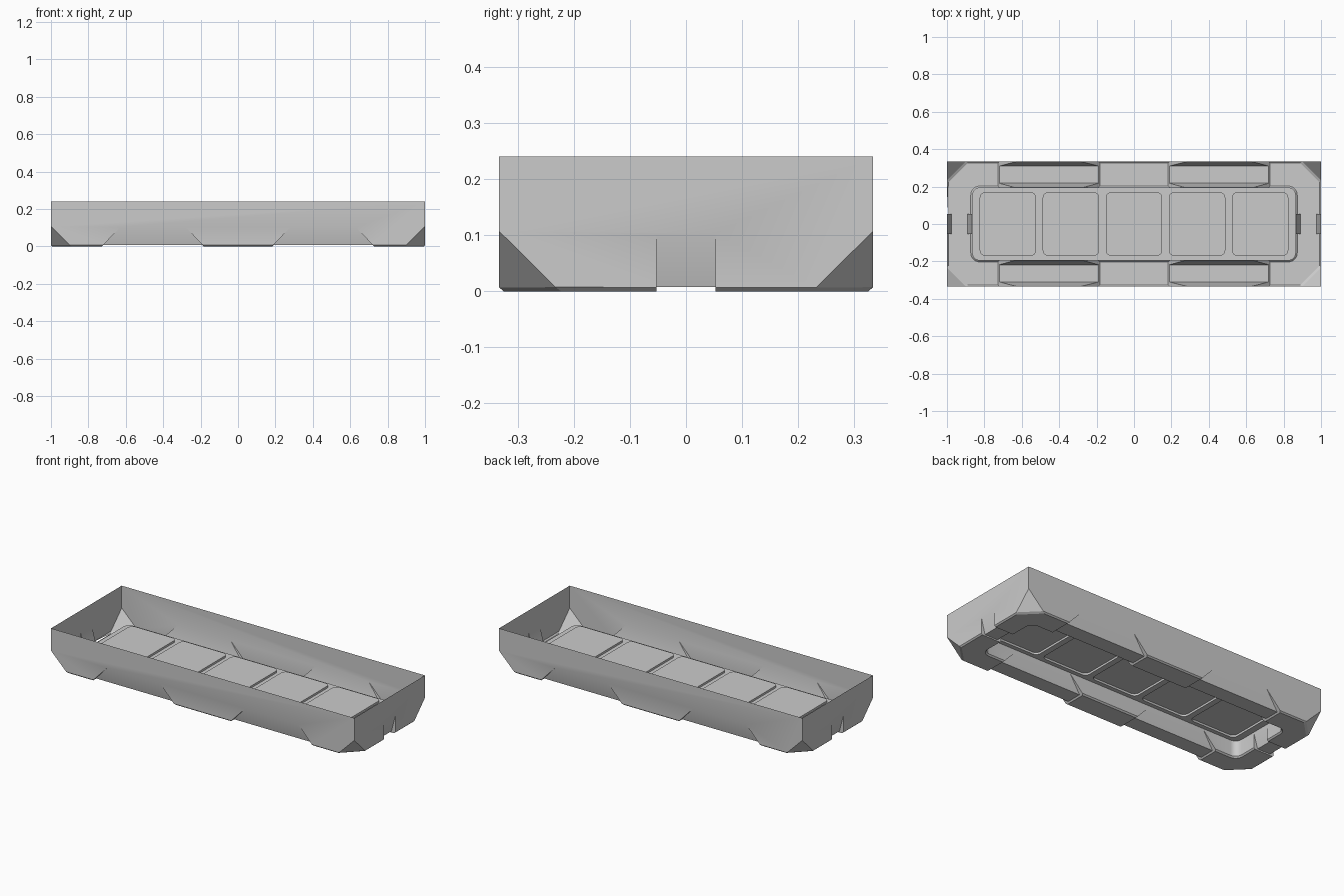
import bpy, bmesh, math
from mathutils import Vector, Matrix

if "Cube" in bpy.data.objects:
    bpy.data.objects.remove(bpy.data.objects["Cube"])

HX, HY, TOP = 1.0, 0.333, 0.24
LIP = 0.008        # small chamfer along the bottom
FLOOR = 0.10       # height of the recessed floor
PAD_TOP = 0.112


def make_object(name, bm):
    bmesh.ops.recalc_face_normals(bm, faces=bm.faces)
    mesh = bpy.data.meshes.new(name)
    bm.to_mesh(mesh)
    bm.free()
    obj = bpy.data.objects.new(name, mesh)
    bpy.context.collection.objects.link(obj)
    return obj


def loft(name, loops):
    """Closed solid skinned through equal-length point loops."""
    bm = bmesh.new()
    rings = [[bm.verts.new(p) for p in loop] for loop in loops]
    n = len(rings[0])
    for a, b in zip(rings, rings[1:]):
        for i in range(n):
            j = (i + 1) % n
            bm.faces.new((a[i], a[j], b[j], b[i]))
    bm.faces.new(rings[0])
    bm.faces.new(rings[-1])
    return make_object(name, bm)


def rounded_rect(cx, hx, hy, r, z, steps=6):
    pts = []
    for k, (sx, sy) in enumerate([(1, 1), (-1, 1), (-1, -1), (1, -1)]):
        for i in range(steps + 1):
            a = math.pi / 2 * (k + i / steps)
            pts.append((cx + sx * (hx - r) + r * math.cos(a),
                        sy * (hy - r) + r * math.sin(a), z))
    return pts


def passage(name, outer, inner, depth, x0, x1, flare, rot):
    """Shallow slot under the rim with a sloped dent at both ends."""
    prof = [(outer + 0.1, -0.02), (outer + 0.1, 0.107), (outer + 0.001, 0.107),
            (outer - depth, LIP), (inner + depth, LIP), (inner - 0.001, FLOOR - 0.002),
            (inner - 0.04, FLOOR - 0.002), (inner - 0.04, -0.02)]
    m = Matrix.Rotation(rot, 4, 'Z')
    ends = []
    for x, s in ((x0, 1), (x1, -1)):
        ends.append([m @ Vector((x + s * flare * (z - LIP), y, z)) for y, z in prof])
    return loft(name, ends)


# Outer body: box with clipped lower corners and a bottom chamfer
bm = bmesh.new()
bmesh.ops.create_cube(bm, size=1, matrix=Matrix.Translation((0, 0, TOP / 2))
                      @ Matrix.Diagonal((2 * HX, 2 * HY, TOP, 1)))
for sx in (-1, 1):
    for sy in (-1, 1):
        cut = bmesh.ops.bisect_plane(bm, geom=bm.verts[:] + bm.edges[:] + bm.faces[:],
                                     plane_co=(sx * HX, sy * HY, 0.107),
                                     plane_no=(sx, sy, -1), clear_outer=True)
        edges = [e for e in cut['geom_cut'] if isinstance(e, bmesh.types.BMEdge)]
        bmesh.ops.holes_fill(bm, edges=edges, sides=0)
bmesh.ops.remove_doubles(bm, verts=bm.verts, dist=1e-5)
low = [e for e in bm.edges if all(v.co.z < 1e-4 for v in e.verts)]
bmesh.ops.bevel(bm, geom=low, offset=LIP, segments=1, affect='EDGES')
tray = make_object("tray_shell", bm)

# Central recess under the floor, then five shallow pads in it
cutters = [loft("recess_cutter", [rounded_rect(0, 0.865 + e, 0.195 + e, 0.04 + e, z)
                                  for e, z in ((0.018, -0.01), (0, LIP), (0, FLOOR))])]
for i in range(-2, 3):
    cutters.append(loft("pad_cutter", [rounded_rect(i * 0.337, 0.151, 0.17, 0.03, z)
                                       for z in (0.05, PAD_TOP)]))

# Passages: two on each long side, one at each end
for rot in (0, math.pi):
    for x0, x1 in ((-0.72, -0.19), (0.19, 0.72)):
        cutters.append(passage("side_passage_cutter", HY, 0.195, 0.023, x0, x1, 0.95, rot))
    cutters.append(passage("end_passage_cutter", HX, 0.865, 0.025, -0.053, 0.053, 0,
                           rot + math.pi / 2))

for c in cutters:
    c.hide_render = True
    mod = tray.modifiers.new(c.name, 'BOOLEAN')
    mod.operation, mod.solver, mod.object = 'DIFFERENCE', 'EXACT', c

# Apply the cuts, then open the top to leave a thin shell
bpy.context.view_layer.update()
result = bpy.data.meshes.new_from_object(
    tray.evaluated_get(bpy.context.evaluated_depsgraph_get()))
tray.modifiers.clear()
tray.data = result
for c in cutters:
    bpy.data.objects.remove(c)
bm = bmesh.new()
bm.from_mesh(result)
lid = [f for f in bm.faces if all(v.co.z > TOP - 0.001 for v in f.verts)]
bmesh.ops.delete(bm, geom=lid, context='FACES')
bm.to_mesh(result)
bm.free()

bpy.context.view_layer.objects.active = tray
tray.select_set(True)
bpy.ops.object.shade_smooth_by_angle(angle=math.radians(25))
